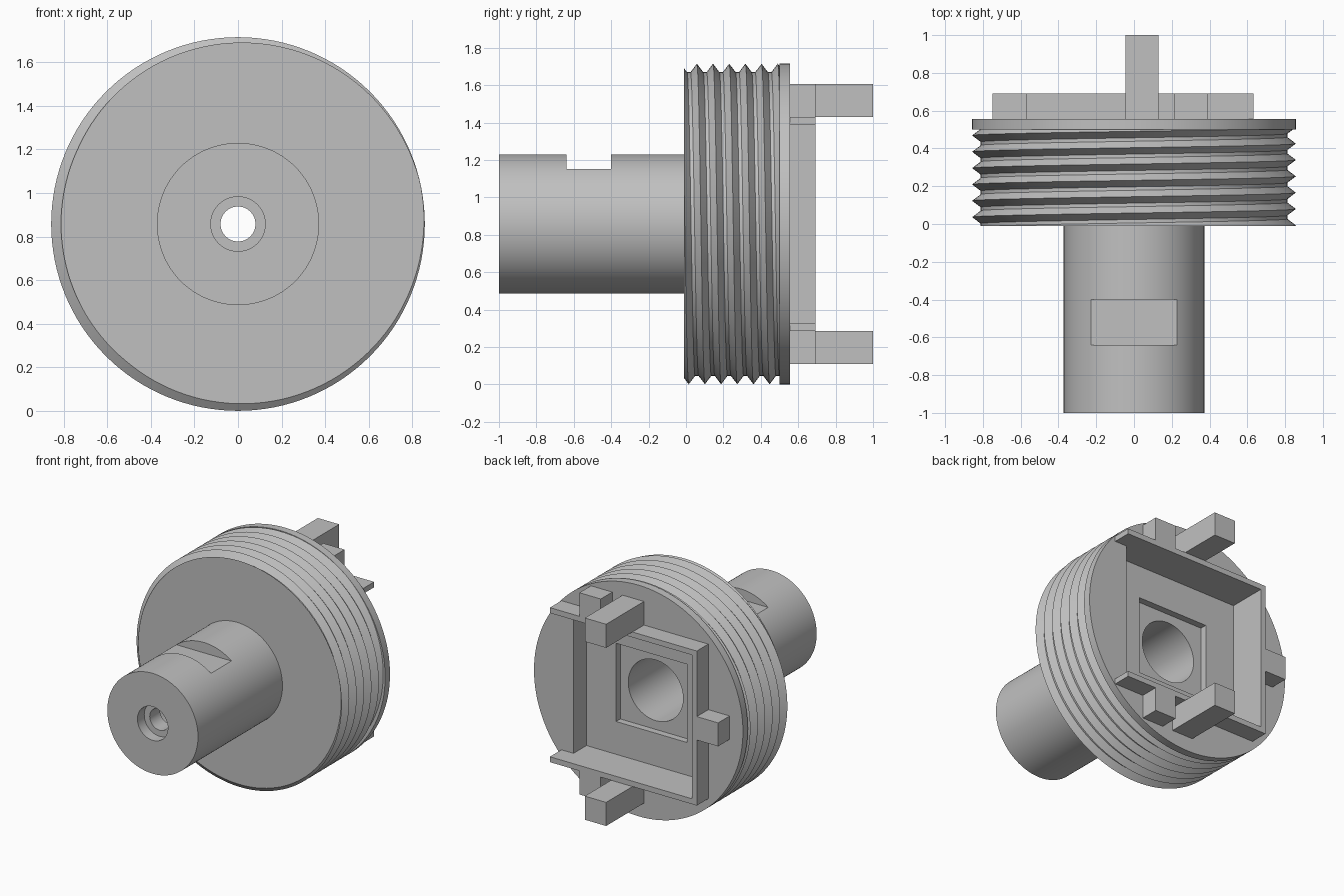
import bpy
import bmesh
import math
from mathutils import Matrix

cube = bpy.data.objects.get("Cube")
if cube:
    bpy.data.objects.remove(cube, do_unlink=True)

AXIS_Z = 0.858      # height of the turning axis
R_CREST, R_ROOT = 0.857, 0.812
FRONT, BACK = -0.01, 0.557
PITCH = 0.0865
SEGMENTS = 128

metal = bpy.data.materials.new("plain grey metal")
metal.use_nodes = True
GREY = (0.53, 0.53, 0.53, 1)
metal.diffuse_color = GREY
metal.node_tree.nodes["Principled BSDF"].inputs["Base Color"].default_value = GREY


def finish(name, bm):
    bmesh.ops.recalc_face_normals(bm, faces=bm.faces)
    mesh = bpy.data.meshes.new(name)
    bm.to_mesh(mesh)
    bm.free()
    obj = bpy.data.objects.new(name, mesh)
    bpy.context.collection.objects.link(obj)
    mesh.materials.append(metal)
    return obj


def box(name, x0, x1, y0, y1, z0, z1):
    """Box with z measured from the axis."""
    bm = bmesh.new()
    bmesh.ops.create_cube(bm, size=1)
    bmesh.ops.scale(bm, vec=(x1 - x0, y1 - y0, z1 - z0), verts=bm.verts)
    centre = ((x0 + x1) / 2, (y0 + y1) / 2, AXIS_Z + (z0 + z1) / 2)
    bmesh.ops.translate(bm, vec=centre, verts=bm.verts)
    return finish(name, bm)


def cylinder(name, radius, y0, y1):
    """Cylinder along the turning axis."""
    bm = bmesh.new()
    place = Matrix.Translation((0, (y0 + y1) / 2, AXIS_Z)) @ Matrix.Rotation(math.pi / 2, 4, 'X')
    bmesh.ops.create_cone(bm, cap_ends=True, segments=SEGMENTS, radius1=radius,
                          radius2=radius, depth=y1 - y0, matrix=place)
    return finish(name, bm)


def cut(obj, cutters):
    bpy.context.view_layer.objects.active = obj
    for cutter in cutters:
        cutter.hide_render = True
        mod = obj.modifiers.new("cut", 'BOOLEAN')
        mod.operation = 'DIFFERENCE'
        mod.solver = 'EXACT'
        mod.object = cutter
        bpy.ops.object.modifier_apply(modifier=mod.name)
        bpy.data.objects.remove(cutter, do_unlink=True)


def smooth(obj):
    bpy.ops.object.select_all(action='DESELECT')
    obj.select_set(True)
    bpy.context.view_layer.objects.active = obj
    bpy.ops.object.shade_smooth_by_angle(angle=math.radians(25))


def threaded_disc():
    """Disc with a helical V thread and a plain rim at the back."""
    rim = 0.5
    half = 0.034    # half width of a tooth at its base

    def tooth(y, crest):
        d = abs(y - crest)
        d = min(d % PITCH, PITCH - d % PITCH)
        return R_CREST - (R_CREST - R_ROOT) * min(d / half, 1)

    bm = bmesh.new()
    columns = []
    for i in range(SEGMENTS + 1):
        turn = i / SEGMENTS
        a = turn * 2 * math.pi
        crest = 0.058 + PITCH * turn
        profile = []
        for k in range(-3, 7):
            for offset in (-half, 0, half):
                y = min(max(crest + k * PITCH + offset, FRONT), rim)
                profile.append((tooth(y, crest), y))
        profile += [(R_CREST, rim), (R_CREST, BACK)]
        columns.append([bm.verts.new((r * math.sin(a), y, AXIS_Z + r * math.cos(a)))
                        for r, y in profile])
    for c, d in zip(columns, columns[1:]):
        for j in range(len(c) - 1):
            bm.faces.new((c[j], d[j], d[j + 1], c[j + 1]))
    bmesh.ops.remove_doubles(bm, verts=bm.verts, dist=0.0002)
    # close both ends
    open_edges = [e for e in bm.edges if e.is_boundary]
    bmesh.ops.holes_fill(bm, edges=open_edges, sides=0)
    return finish("threaded_disc", bm)


# Threaded disc with stepped square pocket and central bore
POCKET, FLOOR = 0.533, 0.405
SEAT, SEAT_FLOOR = 0.29, 0.355
BORE = 0.225
disc = threaded_disc()
cut(disc, [
    box("pocket_cutter", -POCKET, POCKET, FLOOR, 0.8, -POCKET, POCKET),
    box("seat_cutter", -SEAT, SEAT, SEAT_FLOOR, 0.6, -SEAT, SEAT),
    cylinder("bore_cutter", BORE, -0.3, 0.6),
])
smooth(disc)

# Hollow shaft with a flat notch, counterbore and small through hole
shaft = cylinder("shaft", 0.372, -1, FRONT)
cut(shaft, [
    box("notch_cutter", -0.5, 0.5, -0.64, -0.4, 0.295, 0.6),
    cylinder("bore_cutter", BORE, -0.8, 0.2),
    cylinder("counterbore_cutter", 0.125, -1.2, -0.92),
    cylinder("hole_cutter", 0.08, -1.1, -0.7),
])
smooth(shaft)

# Three-sided frame around the pocket
FRAME_OUT, FRAME_BACK = 0.573, 0.692
LUG_OUT = 0.748
box("frame_side", -FRAME_OUT, -POCKET, BACK, FRAME_BACK, -POCKET, POCKET)
box("side_lug", -LUG_OUT, -FRAME_OUT, BACK, FRAME_BACK, -0.087, 0.087)

# Rails, short lugs and long prongs, mirrored above and below the axis
for label, s in (("upper", 1), ("lower", -1)):
    def pair(part, x0, x1, y1, inner, outer):
        z0, z1 = sorted((s * inner, s * outer))
        box(label + part, x0, x1, BACK, y1, z0, z1)

    pair("_frame_rail", -FRAME_OUT, 0.632, FRAME_BACK, POCKET, FRAME_OUT)
    pair("_short_lug", 0.215, 0.39, FRAME_BACK, FRAME_OUT, LUG_OUT)
    pair("_long_prong", -0.045, 0.13, 1.0, FRAME_OUT, LUG_OUT)
